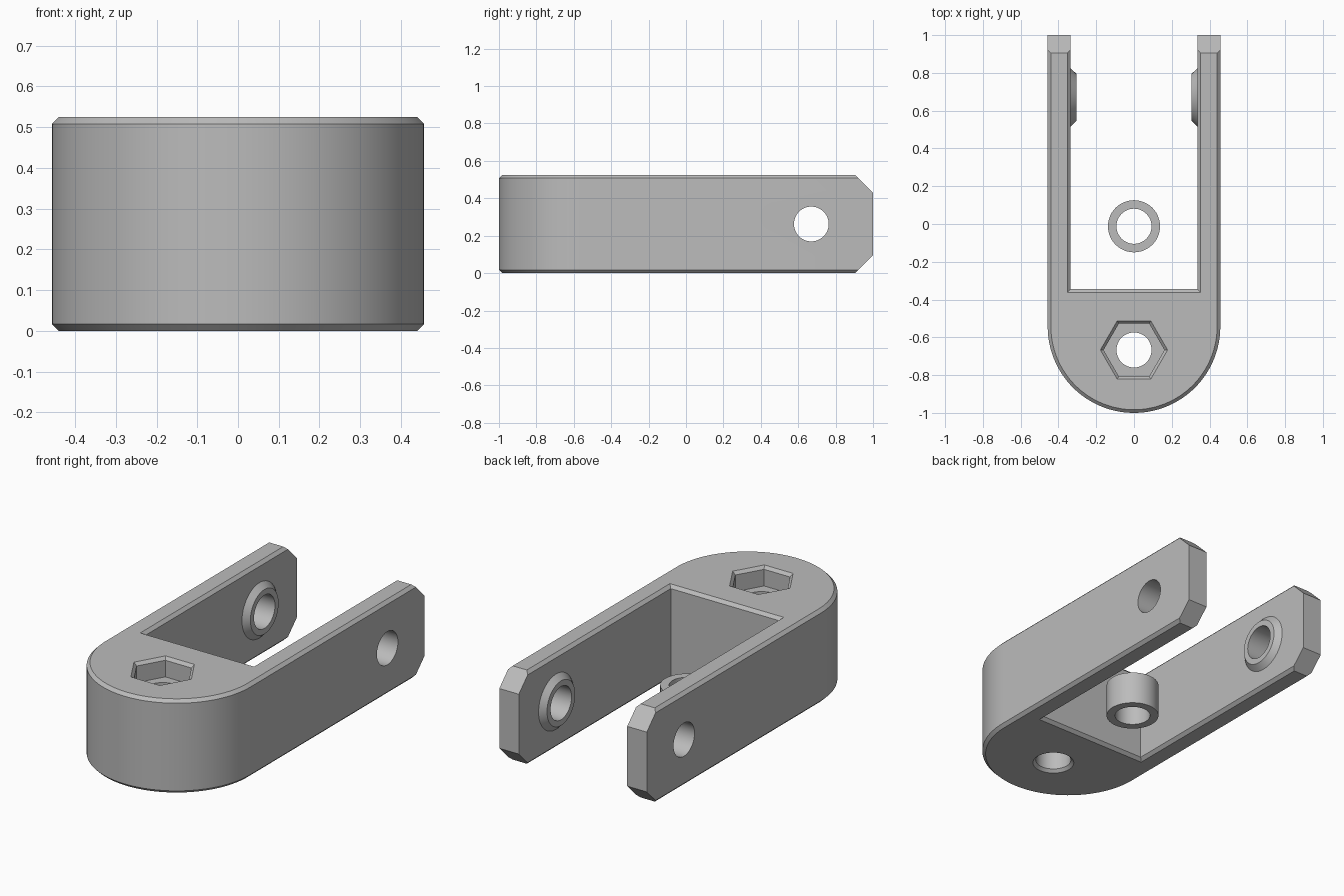
import bpy, bmesh, math
from mathutils import Matrix, Vector

if "Cube" in bpy.data.objects:
    bpy.data.objects.remove(bpy.data.objects["Cube"], do_unlink=True)

H, W, SLOT, BEVEL = 0.525, 0.457, 0.336, 0.017   # height, half widths, edge bevel
SLOT_Y, PIVOT_Y, BOLT_Y, PIN_Y = -0.345, -0.543, -0.667, 0.67
BORE = 0.093

grey = bpy.data.materials.new("plain grey")
grey.use_nodes = True
grey.diffuse_color = (0.5, 0.5, 0.5, 1)
grey.node_tree.nodes["Principled BSDF"].inputs["Base Color"].default_value = (0.5, 0.5, 0.5, 1)


def loft(name, rings, matrix=Matrix(), closed=False):
    """Join equal rings of points with quads; cap the ends or close the loop."""
    bm = bmesh.new()
    loops = [[bm.verts.new(matrix @ Vector(p)) for p in ring] for ring in rings]
    pairs = list(zip(loops, loops[1:]))
    if closed:
        pairs.append((loops[-1], loops[0]))
    else:
        bm.faces.new(loops[0])
        bm.faces.new(loops[-1])
    for a, b in pairs:
        for i in range(len(a)):
            j = (i + 1) % len(a)
            bm.faces.new((a[i], a[j], b[j], b[i]))
    bmesh.ops.recalc_face_normals(bm, faces=bm.faces)
    mesh = bpy.data.meshes.new(name)
    bm.to_mesh(mesh)
    bm.free()
    mesh.materials.append(grey)
    obj = bpy.data.objects.new(name, mesh)
    bpy.context.collection.objects.link(obj)
    return obj


def turned(name, profile, centre, sides=48, axis="Z", closed=False):
    """Turn (radius, distance) pairs around an axis through centre."""
    turn = Matrix.Rotation(math.pi / 2, 4, "Y") if axis == "X" else Matrix()
    rings = [[(r * math.cos(math.tau * i / sides), r * math.sin(math.tau * i / sides), d)
              for i in range(sides)] for r, d in profile]
    return loft(name, rings, Matrix.Translation(centre) @ turn, closed)


def u_outline(inset, z):
    """Fork outline: round front, two straight arms, open slot at the back."""
    r, s, y = W - inset, SLOT + inset, SLOT_Y - inset
    arc = [(r * math.cos(a), PIVOT_Y + r * math.sin(a), z)
           for a in (math.pi + math.pi * i / 64 for i in range(65))]
    return arc + [(r, 1, z), (s, 1, z), (s, y, z), (-s, y, z), (-s, 1, z), (-r, 1, z)]


def combine(target, tool, operation):
    mod = target.modifiers.new(operation.lower(), "BOOLEAN")
    mod.operation, mod.solver, mod.object = operation, "EXACT", tool
    bpy.context.view_layer.objects.active = target
    bpy.ops.object.modifier_apply(modifier=mod.name)
    bpy.data.objects.remove(tool, do_unlink=True)


def smooth(obj):
    bpy.ops.object.select_all(action="DESELECT")
    obj.select_set(True)
    bpy.context.view_layer.objects.active = obj
    bpy.ops.object.shade_smooth_by_angle(angle=math.radians(30))


# Fork body with bevelled top and bottom edges
fork = loft("fork_body", [u_outline(BEVEL, 0), u_outline(0, BEVEL),
                          u_outline(0, H - BEVEL), u_outline(BEVEL, H)])

# Sloped corners at the arm ends
CUT, OVER = 0.095, 0.1
for z, up in ((H, 1), (0, -1)):
    wedge = [[(x, 1 - CUT - OVER, z + up * OVER), (x, 1 + OVER, z + up * OVER),
              (x, 1 + OVER, z - up * (CUT + OVER))] for x in (-1, 1)]
    combine(fork, loft("end_cutter", wedge), "DIFFERENCE")

# Tapered bosses on the inner faces of the arms
for side in (-1, 1):
    boss = turned("pin_boss", [(0.155, side * 0.37), (0.155, side * SLOT), (0.125, side * 0.305)],
                  (0, PIN_Y, H / 2), axis="X")
    combine(fork, boss, "UNION")

# Pin hole, bolt hole with flared mouth, and hexagonal nut pocket
combine(fork, turned("pin_cutter", [(BORE, -1), (BORE, 1)], (0, PIN_Y, H / 2), axis="X"), "DIFFERENCE")
combine(fork, turned("bolt_cutter", [(BORE + 0.032, -0.016), (BORE, 0.016), (BORE, 1)],
                     (0, BOLT_Y, 0)), "DIFFERENCE")
combine(fork, turned("nut_cutter", [(0.161, H - 0.11), (0.161, H - BEVEL), (0.195, H + BEVEL)],
                     (0, BOLT_Y, 0), sides=6), "DIFFERENCE")
smooth(fork)

# Loose spacer ring standing in the slot
TALL, RIM = 0.185, 0.138
spacer = turned("spacer_ring", [(BORE, 0), (RIM, 0), (RIM, TALL), (BORE, TALL)],
                (0, -0.012, 0), closed=True)
smooth(spacer)
